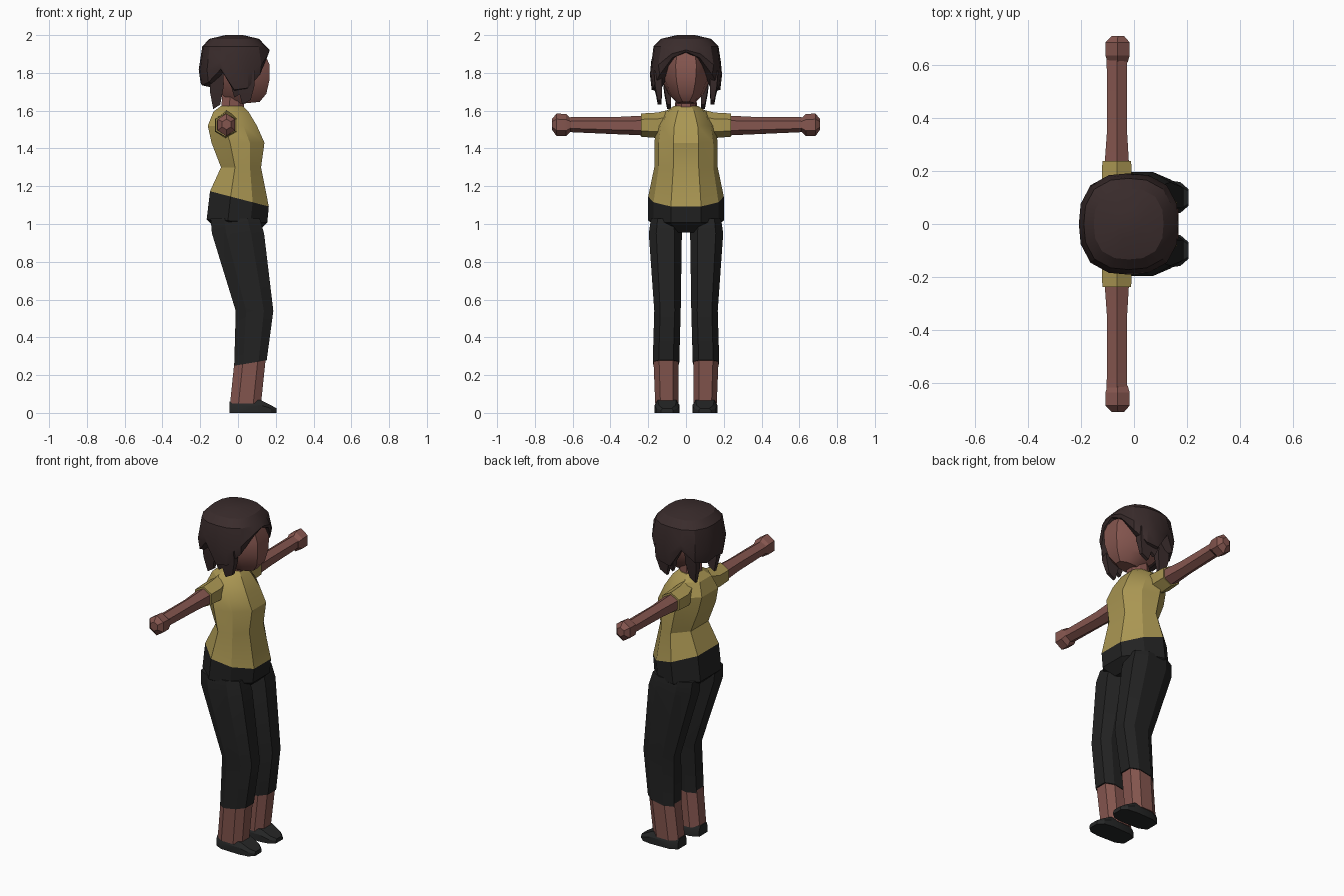
import bpy, math
from mathutils import Vector

if "Cube" in bpy.data.objects:
    bpy.data.objects.remove(bpy.data.objects["Cube"])


def material(name, rgb):
    m = bpy.data.materials.new(name)
    m.diffuse_color = (*rgb, 1)
    m.use_nodes = True
    m.node_tree.nodes["Principled BSDF"].inputs["Base Color"].default_value = m.diffuse_color
    return m


SKIN = material("brown skin", (0.235, 0.093, 0.078))
SHIRT = material("mustard cloth", (0.40, 0.305, 0.085))
PANTS = material("black cloth", (0.016, 0.016, 0.016))
SHOE = material("charcoal leather", (0.019, 0.020, 0.020))
HAIR = material("dark brown hair", (0.042, 0.025, 0.025))


def loft(name, rings, mat, angle=28):
    """Skin a list of equal-sized point rings and cap both ends."""
    n = len(rings[0])
    verts = [Vector(p) for r in rings for p in r]
    faces = []
    for k in range(len(rings) - 1):
        for i in range(n):
            j = (i + 1) % n
            faces.append((k * n + i, k * n + j, (k + 1) * n + j, (k + 1) * n + i))
    faces.append(tuple(range(n))[::-1])
    faces.append(tuple(range((len(rings) - 1) * n, len(rings) * n)))
    me = bpy.data.meshes.new(name)
    me.from_pydata(verts, [], faces)
    me.materials.append(mat)
    ob = bpy.data.objects.new(name, me)
    bpy.context.collection.objects.link(ob)
    bpy.ops.object.select_all(action='DESELECT')
    ob.select_set(True)
    bpy.context.view_layer.objects.active = ob
    bpy.ops.object.mode_set(mode='EDIT')
    bpy.ops.mesh.select_all(action='SELECT')
    bpy.ops.mesh.normals_make_consistent(inside=False)
    bpy.ops.object.mode_set(mode='OBJECT')
    bpy.ops.object.shade_smooth_by_angle(angle=math.radians(angle))
    return ob


def body_ring(z, xb, xf, b, tilt=0.0):
    """Eight-sided torso section with a flat front panel and side ridges."""
    xm = xb + 0.45 * (xf - xb)
    half = [(xf, 0.40 * b), (xm + 0.5 * (xf - xm), 0.86 * b), (xm - 0.1 * (xf - xb), b), (xb, 0.5 * b)]
    pts = half + [(x, -y) for x, y in reversed(half)]
    return [(x, y, z + tilt * x) for x, y in pts]


def leg_ring(z, xb, xf, y0, y1, s, tilt=0.0):
    """Rounded box section of one leg."""
    cx, a, cy, b = (xb + xf) / 2, (xf - xb) / 2, (y0 + y1) / 2, (y1 - y0) / 2
    pts = [(1, .55), (.5, 1), (-.45, 1), (-1, .5), (-1, -.5), (-.45, -1), (.5, -1), (1, -.55)]
    return [(cx + a * u, s * (cy + b * v), z + tilt * (cx + a * u)) for u, v in pts]


def arm_ring(y, x0, x1, z0, z1, s):
    """Hexagonal section across an arm."""
    return [((x0 + x1) / 2 + (x1 - x0) / 2 * math.sin(t) * 1.1, s * y,
             (z0 + z1) / 2 + (z1 - z0) / 2 * math.cos(t))
            for t in [i * math.pi / 3 for i in range(6)]]


# Shirt and waistband
hem = body_ring(1.135, -0.148, 0.163, 0.20, -0.26)
loft("shirt", [
    body_ring(1.625, -0.09, 0.025, 0.065),
    body_ring(1.595, -0.13, 0.055, 0.11),
    body_ring(1.52, -0.16, 0.10, 0.155),
    body_ring(1.43, -0.14, 0.14, 0.168),
    body_ring(1.30, -0.09, 0.122, 0.168),
    hem], SHIRT)
loft("waistband", [hem,
     body_ring(1.015, -0.166, 0.155, 0.20, -0.05),
     body_ring(0.955, -0.09, 0.10, 0.10)], PANTS)

# Neck and head
loft("neck", [body_ring(1.59, -0.09, 0.03, 0.058), body_ring(1.74, -0.08, 0.04, 0.055)], SKIN)
loft("head", [
    body_ring(1.635, -0.02, 0.115, 0.045, 0.1),
    body_ring(1.69, -0.09, 0.150, 0.095),
    body_ring(1.76, -0.14, 0.166, 0.127),
    body_ring(1.84, -0.15, 0.168, 0.138),
    body_ring(1.93, -0.12, 0.13, 0.11)], SKIN)

# Hair cap: the lower edge rises over the face and over the ears
EDGE = [1.912, 1.88, 1.79, 1.72, 1.71, 1.82, 1.75, 1.735, 1.75]
N = 16


def hair_row(r, zfun):
    row = []
    for i in range(N):
        t = 2 * math.pi * i / N
        c, s = math.cos(t), math.sin(t)
        k = (abs(c) ** 2.6 + abs(s) ** 2.6) ** (-1 / 2.6)
        row.append((-0.02 + 0.188 * r * k * c, 0.191 * r * k * s, zfun(EDGE[min(i, N - i)])))
    return row


loft("hair_cap", [
    hair_row(0.25, lambda e: 2.0),
    hair_row(0.70, lambda e: 1.98),
    hair_row(0.90, lambda e: 1.94),
    hair_row(1.00, lambda e: e + 0.35 * (1.94 - e)),
    hair_row(0.95, lambda e: e),
    hair_row(0.72, lambda e: e - 0.01)], HAIR)


def lock(name, x0, x1, y, ztop, zbot, drift):
    """Flat tapered lock of hair."""
    w, h = (x1 - x0) / 2, 0.02
    rings = []
    for z, f, dy in ((ztop, 1, 0), ((ztop + zbot) / 2, 0.95, drift / 2), (zbot, 0.5, drift)):
        cx = (x0 + x1) / 2
        rings.append([(cx + w * f * a, y + dy + h * f * b, z + 0.012 * a)
                      for a, b in ((1, 1), (-1, 1), (-1, -1), (1, -1))])
    loft(name, rings, HAIR)


for side, s in (("left", 1), ("right", -1)):
    # Hanging locks
    lock(side + "_front_lock", 0.0, 0.09, s * 0.15, 1.80, 1.645, -s * 0.01)
    lock(side + "_ear_lock", -0.035, 0.03, s * 0.155, 1.78, 1.68, -s * 0.01)
    lock(side + "_nape_lock", -0.15, -0.075, s * 0.105, 1.80, 1.62, -s * 0.015)

    # Sleeve, arm and hand
    loft(side + "_sleeve", [
        arm_ring(0.07, -0.10, -0.02, 1.46, 1.61, s),
        arm_ring(0.15, -0.125, -0.005, 1.455, 1.59, s),
        arm_ring(0.237, -0.122, -0.008, 1.462, 1.585, s)], SHIRT)
    loft(side + "_arm", [
        arm_ring(0.20, -0.115, -0.015, 1.468, 1.575, s),
        arm_ring(0.36, -0.103, -0.025, 1.475, 1.567, s),
        arm_ring(0.63, -0.105, -0.025, 1.487, 1.565, s)], SKIN)
    loft(side + "_hand", [
        arm_ring(0.61, -0.100, -0.022, 1.49, 1.56, s),
        arm_ring(0.635, -0.110, -0.014, 1.465, 1.582, s),
        arm_ring(0.685, -0.110, -0.014, 1.465, 1.585, s),
        arm_ring(0.710, -0.085, -0.037, 1.50, 1.555, s)], SKIN)

    # Trouser leg, bare shin and shoe
    loft(side + "_trouser_leg", [
        leg_ring(1.03, -0.145, 0.115, 0.03, 0.185, s),
        leg_ring(0.95, -0.138, 0.138, 0.022, 0.197, s),
        leg_ring(0.54, -0.012, 0.187, 0.028, 0.168, s),
        leg_ring(0.253, -0.020, 0.152, 0.036, 0.176, s, 0.17)], PANTS)
    loft(side + "_shin", [
        leg_ring(0.30, -0.016, 0.148, 0.040, 0.173, s),
        leg_ring(0.05, -0.042, 0.122, 0.040, 0.163, s)], SKIN)
    shoe = []
    for x, w, h in ((-0.046, 0.04, 0.06), (0.0, 0.062, 0.064), (0.12, 0.066, 0.068),
                    (0.175, 0.058, 0.04), (0.205, 0.032, 0.024)):
        shoe.append([(x, s * (0.1 + w * u), h * v)
                     for u, v in ((-1, 0), (1, 0), (1, .6), (.75, 1), (-.75, 1), (-1, .6))])
    loft(side + "_shoe", shoe, SHOE)
